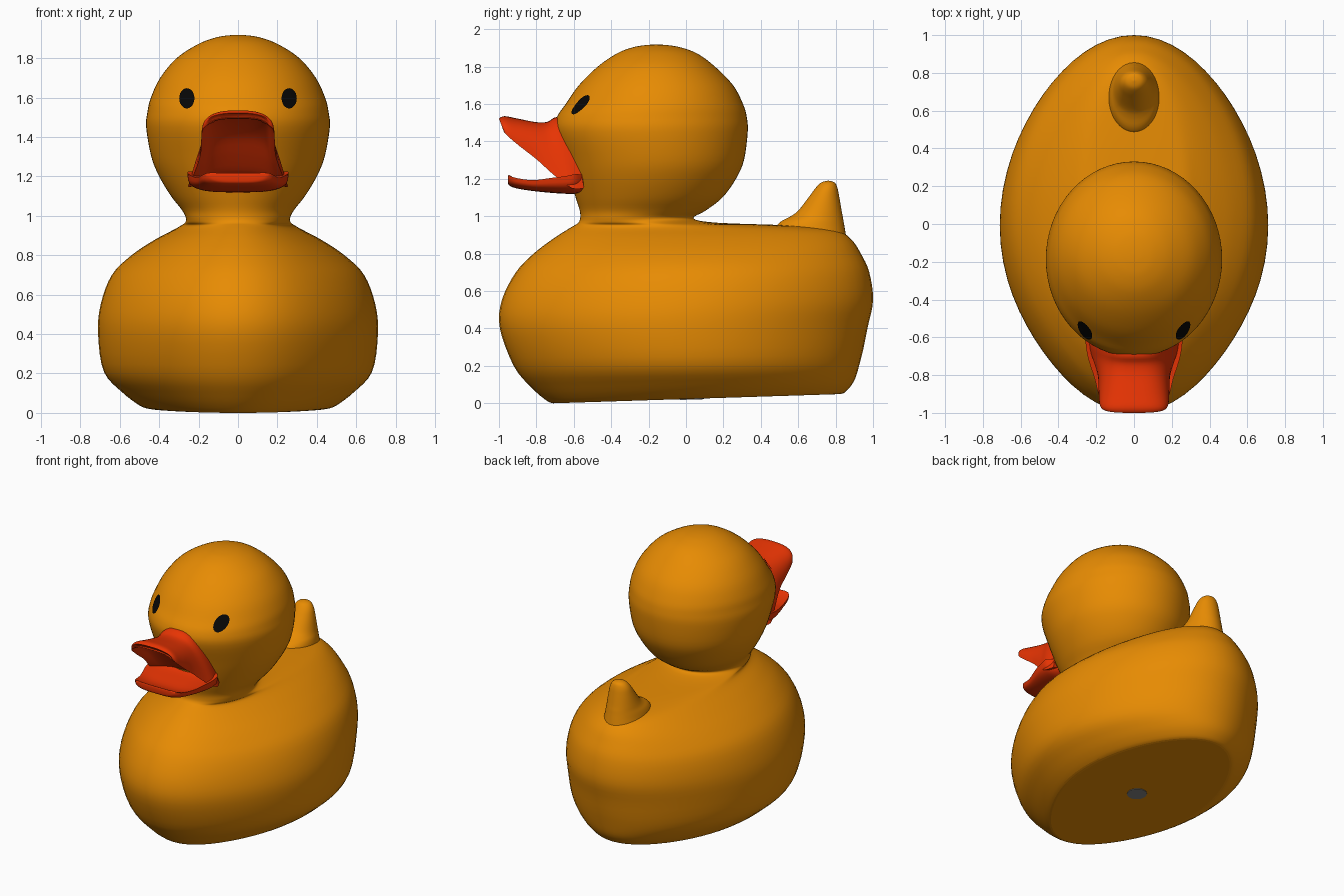
import bpy, bmesh, math
from mathutils import Vector
from mathutils.bvhtree import BVHTree

if "Cube" in bpy.data.objects:
    bpy.data.objects.remove(bpy.data.objects["Cube"])


def material(name, rgb):
    m = bpy.data.materials.new(name)
    m.diffuse_color = (*rgb, 1)
    m.use_nodes = True
    m.node_tree.nodes["Principled BSDF"].inputs["Base Color"].default_value = m.diffuse_color
    return m


YELLOW = material("warm yellow", (0.80, 0.26, 0.001))
RED = material("orange red", (0.80, 0.034, 0.001))
BLACK = material("black", (0.002, 0.002, 0.002))
GREY = material("grey", (0.22, 0.22, 0.22))


def smooth_rows(rows, n):
    """Catmull-Rom interpolation through the rows of a table."""
    out = []
    for i in range(len(rows) - 1):
        a, b = rows[max(i - 1, 0)], rows[i]
        c, d = rows[i + 1], rows[min(i + 2, len(rows) - 1)]
        for k in range(n):
            t = k / n
            out.append([0.5 * (2 * q + (r - p) * t + (2 * p - 5 * q + 4 * r - s) * t * t
                               + (3 * q - p - 3 * r + s) * t ** 3)
                        for p, q, r, s in zip(a, b, c, d)])
    out.append(list(rows[-1]))
    return out


def loft(name, rings, mat, angle=50):
    """Closed skin over a list of rings with equal point counts."""
    bm = bmesh.new()
    vr = [[bm.verts.new(p) for p in ring] for ring in rings]
    n = len(vr[0])
    for a, b in zip(vr, vr[1:]):
        for i in range(n):
            j = (i + 1) % n
            bm.faces.new((a[i], a[j], b[j], b[i]))
    bm.faces.new(vr[0][::-1])
    bm.faces.new(vr[-1])
    bmesh.ops.recalc_face_normals(bm, faces=bm.faces)
    return finish(name, bm, mat, angle)


def finish(name, bm, mat, angle=50):
    me = bpy.data.meshes.new(name)
    bm.to_mesh(me)
    bm.free()
    ob = bpy.data.objects.new(name, me)
    bpy.context.collection.objects.link(ob)
    me.materials.append(mat)
    bpy.ops.object.select_all(action='DESELECT')
    bpy.context.view_layer.objects.active = ob
    ob.select_set(True)
    bpy.ops.object.shade_smooth_by_angle(angle=math.radians(angle))
    return ob


def base_z(y):
    return 0.032 * (y + 0.71)      # the underside is slightly tilted


def slices(rows, n=4, seg=64, is_body=False):
    """Horizontal ovals from rows of (z, front y, back y, half width)."""
    rings = []
    for z, yf, yb, w in smooth_rows(rows, n):
        ring = []
        for i in range(seg):
            a = math.tau * i / seg
            r = 1
            if is_body and z < 0.95:   # egg outline, more pointed in front
                r -= (.045 if a > math.pi else .03) * math.sin(2 * a) ** 2 * min(1, (.95 - z) * 5)
            y = (yf + yb) / 2 + (yb - yf) / 2 * math.sin(a) * r
            lift = max(0, 1 - z / 0.3) * base_z(y) if is_body else 0
            ring.append((w * math.cos(a) * r, y, z + lift))
        rings.append(ring)
    return rings


# Body, neck and head as one continuous skin
body = loft("body_and_head", slices([
    (0, -.71, .825, .46), (.015, -.745, .855, .50), (.085, -.825, .90, .585),
    (.2, -.92, .93, .68), (.4, -.995, .97, .71), (.55, -.985, 1.0, .697),
    (.7, -.91, .98, .64), (.8, -.815, .935, .54), (.88, -.71, .88, .42),
    (.93, -.632, .79, .325), (.951, -.597, .55, .289), (.965, -.576, .17, .269),
    (.988, -.566, .04, .264), (1.03, -.568, .105, .285), (1.1, -.59, .195, .34),
    (1.2, -.62, .267, .40), (1.3, -.65, .31, .44), (1.45, -.70, .33, .466),
    (1.53, -.69, .325, .459), (1.6, -.643, .305, .442), (1.7, -.573, .252, .395),
    (1.8, -.472, .155, .312), (1.87, -.37, .06, .205), (1.903, -.285, -.03, .12),
    (1.915, -.215, -.10, .055), (1.918, -.165, -.155, .004)],
    is_body=True), YELLOW, 85)
for p in body.data.polygons:
    if p.normal.z < -.95:
        p.use_smooth = False       # flat underside

# Upturned tail with a flared root
loft("tail", slices([
    (.84, .50, .865, .15), (.93, .48, .85, .135), (.97, .505, .843, .125),
    (1.0, .56, .838, .112), (1.03, .6, .832, .103), (1.1, .655, .82, .085),
    (1.15, .692, .81, .068), (1.18, .722, .795, .042), (1.19, .757, .762, .003)],
    seg=40), YELLOW)


def sgn_pow(v, p):
    return math.copysign(abs(v) ** p, v)


# Upper bill: arch over a hollow underside
# rows: top y, top z, edge y, edge z, half width, hollow height, flare of the lower edge
upper = smooth_rows([
    (-.985, 1.517, -.968, 1.467, .14, .5, 0), (-1.0, 1.522, -.975, 1.455, .165, .62, 0),
    (-.97, 1.535, -.955, 1.43, .182, .66, 0), (-.90, 1.522, -.89, 1.375, .187, .66, 0),
    (-.80, 1.503, -.80, 1.305, .188, .52, .02), (-.74, 1.505, -.70, 1.215, .19, .32, .17),
    (-.69, 1.53, -.61, 1.15, .195, .17, .30), (-.60, 1.50, -.545, 1.15, .19, .15, .22)], 4)


def bill_arc(a, ty, tz, ey, ez, w, f):
    s = math.sin(a) ** 0.8
    flare = 1 + f * (1 - s) ** 2
    return (w * sgn_pow(math.cos(a), .75) * flare, ey + (ty - ey) * s, ez + (tz - ez) * s)


rings = []
for ty, tz, ey, ez, w, k, f in upper:
    ring = [bill_arc(math.pi * i / 24, ty, tz, ey, ez, w, f) for i in range(25)]
    for i in range(1, 16):         # hollow underside
        ring.append(bill_arc(math.pi * (1 - i / 16), ey + (ty - ey) * k,
                             ez + (tz - ez) * k, ey, ez, w * .9, f))
    rings.append(ring)
loft("upper_bill", rings, RED, 60)

# Lower bill: shallow scoop
# rows: y, bottom z, rim z, half width, depth of scoop
lower = smooth_rows([
    (-.952, 1.18, 1.205, .12, .004), (-.945, 1.165, 1.217, .155, .006),
    (-.91, 1.15, 1.205, .185, .02), (-.82, 1.135, 1.193, .208, .03),
    (-.72, 1.125, 1.205, .24, .03), (-.64, 1.12, 1.215, .255, .025),
    (-.59, 1.12, 1.225, .25, .015), (-.54, 1.13, 1.22, .20, .015)], 4)
rings = []
for y, zb, zt, w, d in lower:
    ring = []
    for i in range(21):            # rounded bottom
        a = math.pi * (1 + i / 20)
        ring.append((w * sgn_pow(math.cos(a), .6), y, zt + (zt - zb) * -abs(math.sin(a)) ** .6))
    for i in range(1, 14):         # dished top
        u = 1 - 2 * i / 14
        ring.append((w * u, y, zt + .006 - d * (1 - u ** 4)))
    rings.append(ring)
loft("lower_bill", rings, RED, 60)

# Eyes: thin oval patches laid on the head surface
tree = BVHTree.FromPolygons([v.co for v in body.data.vertices],
                            [tuple(p.vertices) for p in body.data.polygons])
for side, label in ((1, "left"), (-1, "right")):
    bm = bmesh.new()

    def on_head(x, z):
        hit, nor, _, _ = tree.ray_cast(Vector((x, -2, z)), Vector((0, 1, 0)))
        return bm.verts.new(hit + nor * 0.007)

    cx, cz = side * 0.256, 1.593
    centre = on_head(cx, cz)
    loops = [[on_head(cx + .038 * r * math.cos(math.tau * i / 24),
                      cz + .051 * r * math.sin(math.tau * i / 24)) for i in range(24)]
             for r in (.5, 1)]
    for i in range(24):
        j = (i + 1) % 24
        bm.faces.new((centre, loops[0][i], loops[0][j]))
        bm.faces.new((loops[0][i], loops[1][i], loops[1][j], loops[0][j]))
    bmesh.ops.recalc_face_normals(bm, faces=bm.faces)
    if sum(f.normal.y for f in bm.faces) > 0:
        bmesh.ops.reverse_faces(bm, faces=bm.faces)
    finish(label + "_eye", bm, BLACK)

# Grey air hole plate under the body
HX, HY = .065, .03
loft("air_hole", [[(HX * math.cos(math.tau * i / 32), HY + HX * math.sin(math.tau * i / 32),
                    base_z(HY + HX * math.sin(math.tau * i / 32)) + dz) for i in range(32)]
                  for dz in (-.004, .002)], GREY, 30)
